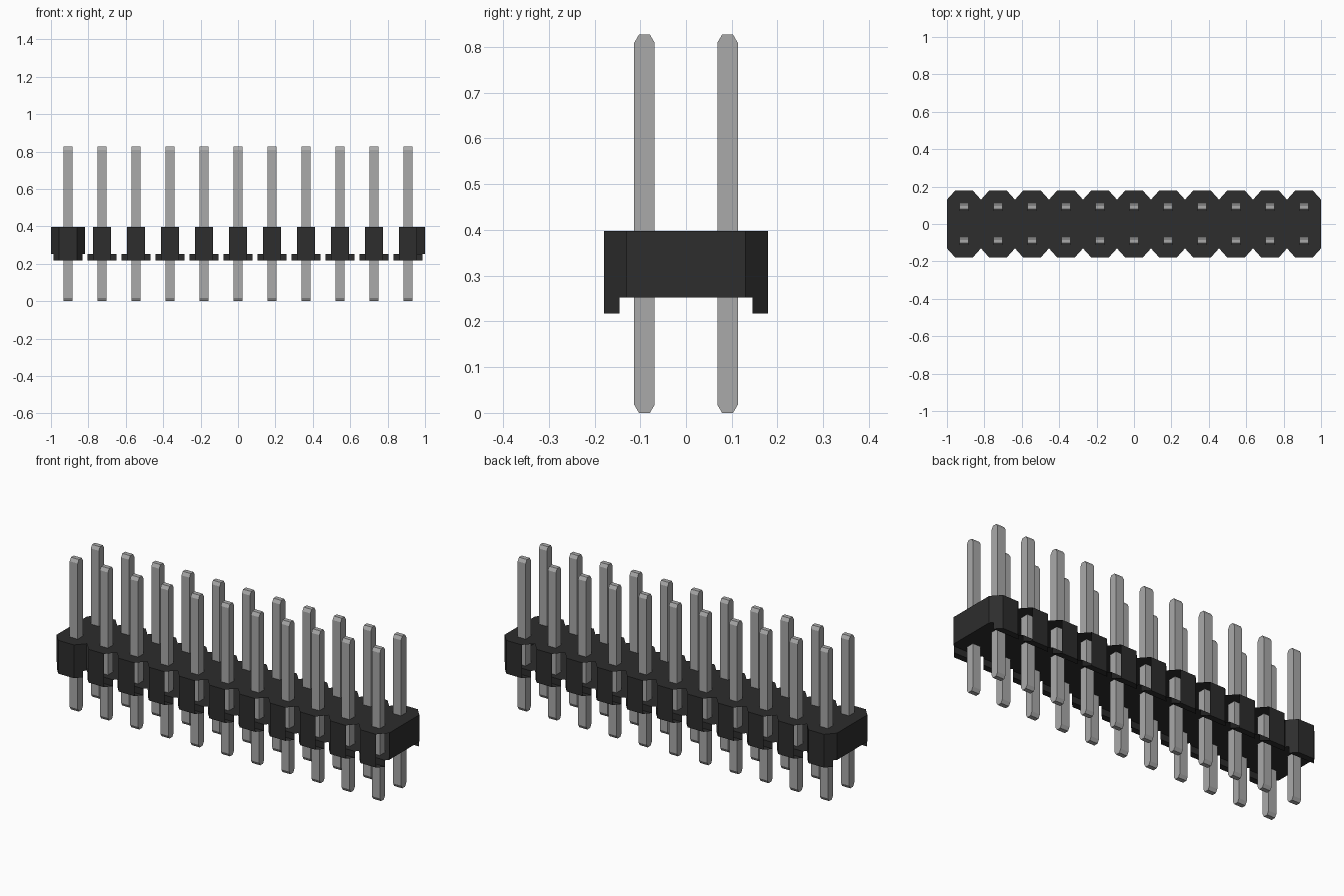
import bpy, bmesh

cube = bpy.data.objects.get("Cube")
if cube:
    bpy.data.objects.remove(cube, do_unlink=True)

COUNT = 11
PITCH = 2 / COUNT
HALF = PITCH / 2
FLAT = 0.047                       # half width of each lobe's flat face
Y_EDGE, Y_FOOT, Y_OUT = 0.13, 0.145, 0.179
Z_FOOT, Z_BASE, Z_TOP = 0.217, 0.252, 0.398
PIN_X, PIN_Y, PIN_TIP, PIN_TOP = 0.024, 0.0225, 0.012, 0.827


def material(name, value):
    mat = bpy.data.materials.new(name)
    mat.use_nodes = True
    colour = (value, value, value, 1)
    mat.diffuse_color = colour
    mat.node_tree.nodes["Principled BSDF"].inputs["Base Color"].default_value = colour
    return mat


def finish(bm, name, mat):
    bmesh.ops.remove_doubles(bm, verts=bm.verts, dist=0.0005)
    bmesh.ops.recalc_face_normals(bm, faces=bm.faces)
    mesh = bpy.data.meshes.new(name)
    bm.to_mesh(mesh)
    bm.free()
    mesh.materials.append(mat)
    obj = bpy.data.objects.new(name, mesh)
    bpy.context.collection.objects.link(obj)
    return obj


def face(bm, points):
    bm.faces.new([bm.verts.new(p) for p in points])


black = material("black plastic", 0.026)
metal = material("grey metal", 0.4)
centres = [(i - (COUNT - 1) / 2) * PITCH for i in range(COUNT)]

# Housing: a row of eight-sided cells with open notches between the lobes
bm = bmesh.new()
foot_x = FLAT + (HALF - FLAT) * (Y_OUT - Y_FOOT) / (Y_OUT - Y_EDGE)
for i, cx in enumerate(centres):
    first, last = i == 0, i == COUNT - 1
    outline = [(-HALF, -Y_EDGE), (-FLAT, -Y_OUT), (FLAT, -Y_OUT), (HALF, -Y_EDGE),
               (HALF, Y_EDGE), (FLAT, Y_OUT), (-FLAT, Y_OUT), (-HALF, Y_EDGE)]
    under = [(-HALF, -Y_EDGE), (-foot_x, -Y_FOOT), (foot_x, -Y_FOOT), (HALF, -Y_EDGE),
             (HALF, Y_EDGE), (foot_x, Y_FOOT), (-foot_x, Y_FOOT), (-HALF, Y_EDGE)]
    face(bm, [(cx + x, y, Z_TOP) for x, y in outline])
    face(bm, [(cx + x, y, Z_BASE) for x, y in under])
    for s in (-1, 1):
        # Outer wall, foot underside and foot inner wall
        face(bm, [(cx - FLAT, s * Y_OUT, Z_FOOT), (cx + FLAT, s * Y_OUT, Z_FOOT),
                  (cx + FLAT, s * Y_OUT, Z_TOP), (cx - FLAT, s * Y_OUT, Z_TOP)])
        face(bm, [(cx - FLAT, s * Y_OUT, Z_FOOT), (cx + FLAT, s * Y_OUT, Z_FOOT),
                  (cx + foot_x, s * Y_FOOT, Z_FOOT), (cx - foot_x, s * Y_FOOT, Z_FOOT)])
        face(bm, [(cx - foot_x, s * Y_FOOT, Z_FOOT), (cx + foot_x, s * Y_FOOT, Z_FOOT),
                  (cx + foot_x, s * Y_FOOT, Z_BASE), (cx - foot_x, s * Y_FOOT, Z_BASE)])
        # Slanted corner walls exist only at the closed corners of the end cells
        for d in (-1, 1):
            if first or (last and s == 1 and d == 1):
                a, b, c = cx + d * FLAT, cx + d * HALF, cx + d * foot_x
                face(bm, [(a, s * Y_OUT, Z_TOP), (b, s * Y_EDGE, Z_TOP),
                          (b, s * Y_EDGE, Z_BASE), (c, s * Y_FOOT, Z_BASE),
                          (c, s * Y_FOOT, Z_FOOT), (a, s * Y_OUT, Z_FOOT)])
# End walls
for x in (-1, 1):
    face(bm, [(x, -Y_EDGE, Z_BASE), (x, Y_EDGE, Z_BASE),
              (x, Y_EDGE, Z_TOP), (x, -Y_EDGE, Z_TOP)])
finish(bm, "housing", black)

# Pins: square bars whose tips narrow from front to back
profile = [(-PIN_TIP, 0), (PIN_TIP, 0), (PIN_Y, 0.018), (PIN_Y, PIN_TOP - 0.018),
           (PIN_TIP, PIN_TOP), (-PIN_TIP, PIN_TOP), (-PIN_Y, PIN_TOP - 0.018), (-PIN_Y, 0.018)]
for row, cy in (("front", -HALF), ("back", HALF)):
    for i, cx in enumerate(centres):
        bm = bmesh.new()
        side = bm.faces.new([bm.verts.new((cx - PIN_X, cy + y, z)) for y, z in profile])
        moved = bmesh.ops.extrude_face_region(bm, geom=[side])["geom"]
        verts = [v for v in moved if isinstance(v, bmesh.types.BMVert)]
        bmesh.ops.translate(bm, verts=verts, vec=(2 * PIN_X, 0, 0))
        finish(bm, f"{row}_pin_{i + 1}", metal)
